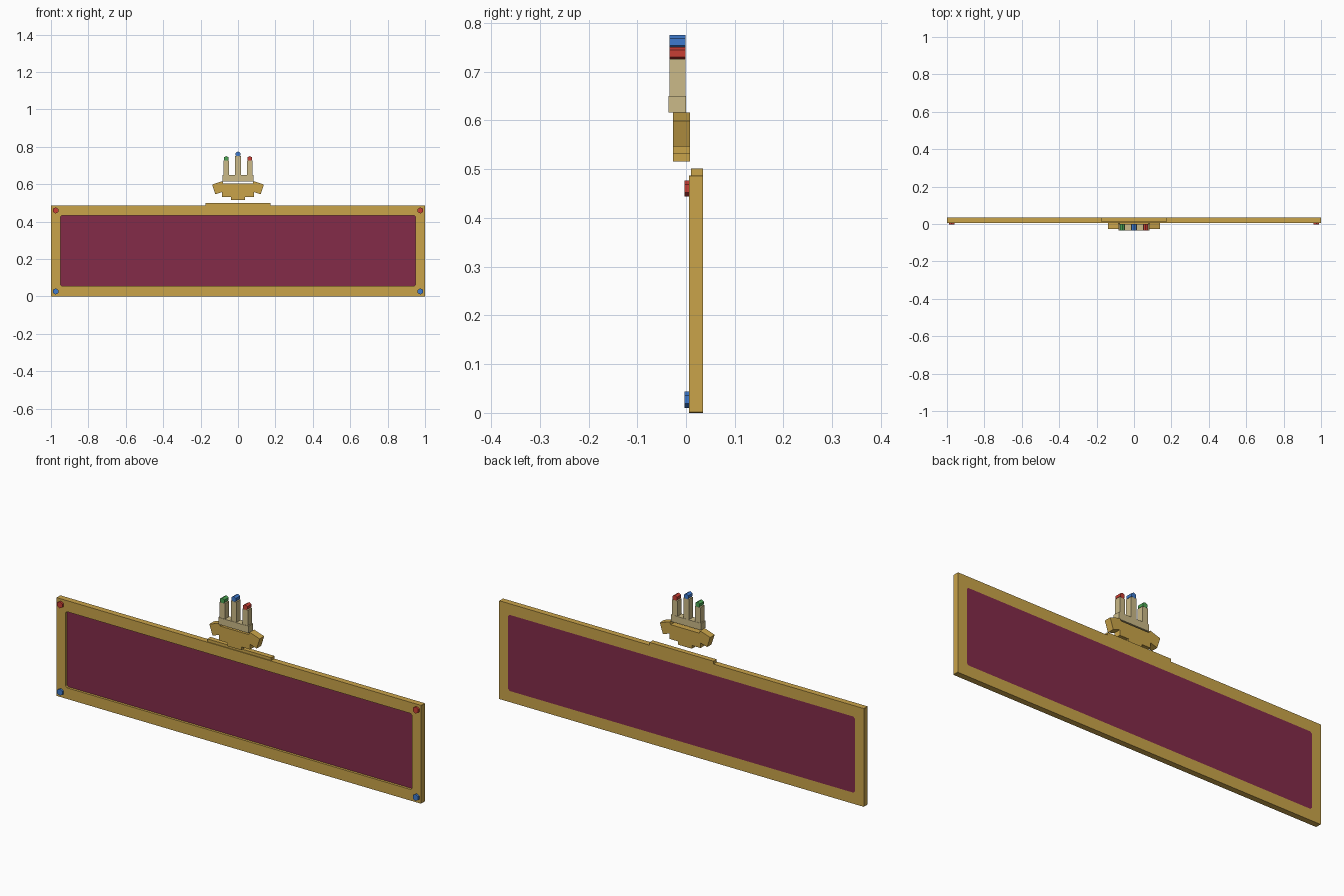
import bpy, bmesh, math
from mathutils import Matrix

if "Cube" in bpy.data.objects:
    bpy.data.objects.remove(bpy.data.objects["Cube"])


def mat(name, rgb):
    m = bpy.data.materials.new(name)
    lin = [((c / 255 + 0.055) / 1.055) ** 2.4 for c in rgb]
    m.diffuse_color = (*lin, 1)
    m.use_nodes = True
    m.node_tree.nodes["Principled BSDF"].inputs["Base Color"].default_value = m.diffuse_color
    return m


gold = mat("gold", (202, 164, 74))
maroon = mat("maroon", (131, 43, 73))
cream = mat("cream", (203, 186, 136))
red = mat("red", (200, 62, 52))
blue = mat("blue", (62, 122, 205))
green = mat("green", (76, 165, 84))


def finish(bm, name, m):
    bmesh.ops.recalc_face_normals(bm, faces=bm.faces)
    me = bpy.data.meshes.new(name)
    bm.to_mesh(me)
    bm.free()
    me.materials.append(m)
    ob = bpy.data.objects.new(name, me)
    bpy.context.collection.objects.link(ob)
    return ob


def box(name, m, x, y, z, tilt=0):
    """Box from (min, max) ranges, tilted about its own y axis."""
    bm = bmesh.new()
    size = [r[1] - r[0] for r in (x, y, z)]
    mid = [(r[0] + r[1]) / 2 for r in (x, y, z)]
    bmesh.ops.create_cube(bm, size=1, matrix=Matrix.Translation(mid)
                          @ Matrix.Rotation(tilt, 4, 'Y') @ Matrix.Diagonal((*size, 1)))
    return finish(bm, name, m)


def gem(name, m, x, z, r, y):
    """Six-sided stud facing front, with a point up."""
    bm = bmesh.new()
    bmesh.ops.create_cone(bm, cap_ends=True, segments=6, radius1=r, radius2=r, depth=y[1] - y[0],
                          matrix=Matrix.Translation((x, sum(y) / 2, z)) @ Matrix.Rotation(math.pi / 2, 4, 'X'))
    return finish(bm, name, m)


def outline(hx, z0, z1, c):
    """Rectangle with clipped corners in the xz plane."""
    return [(-hx + c, z0), (hx - c, z0), (hx, z0 + c), (hx, z1 - c),
            (hx - c, z1), (-hx + c, z1), (-hx, z1 - c), (-hx, z0 + c)]


# frame: ring between the outer edge and the clipped opening
Y0, Y1 = 0.006, 0.035
bm = bmesh.new()
rings = [[bm.verts.new((x, y, z)) for x, z in pts]
         for pts, y in ((outline(1, 0, 0.487, 0.0015), Y0), (outline(0.95, 0.055, 0.432, 0.008), Y0),
                        (outline(0.95, 0.055, 0.432, 0.008), Y1), (outline(1, 0, 0.487, 0.0015), Y1))]
for k in range(4):
    a, b = rings[k], rings[(k + 1) % 4]
    for i in range(8):
        j = (i + 1) % 8
        bm.faces.new((a[i], a[j], b[j], b[i]))
finish(bm, "frame", gold)

# recessed panel, flush at the back
bm = bmesh.new()
face = bm.faces.new([bm.verts.new((x, 0.018, z)) for x, z in outline(0.95, 0.055, 0.432, 0.008)])
ext = bmesh.ops.extrude_face_region(bm, geom=[face], use_keep_orig=True)
bmesh.ops.translate(bm, vec=(0, Y1 - 0.018, 0),
                    verts=[v for v in ext["geom"] if isinstance(v, bmesh.types.BMVert)])
finish(bm, "panel", maroon)

# raised strip on the top edge
box("top_strip", gold, (-0.175, 0.175), (0.01, 0.035), (0.485, 0.501))

# corner studs
for s in (-1, 1):
    gem("upper_stud", red, s * 0.975, 0.46, 0.0165, (-0.003, 0.008))
    gem("lower_stud", blue, s * 0.975, 0.027, 0.0165, (-0.003, 0.008))

# crest base: stepped middle with tilted wings
CY = (-0.027, 0.008)
box("crest_middle", gold, (-0.085, 0.085), CY, (0.532, 0.604))
box("crest_foot", gold, (-0.038, 0.038), CY, (0.516, 0.535))
for s in (-1, 1):
    wx = sorted((s * 0.073, s * 0.131))
    box("crest_wing", gold, wx, CY, (0.554, 0.609), -s * -math.radians(18))

# crown: bar, three posts and gem tips
box("crown_bar", cream, (-0.083, 0.083), (-0.036, 0.0), (0.616, 0.65))
PY = (-0.034, -0.001)
for x, top, m in ((-0.0625, 0.726, green), (0, 0.75, blue), (0.0625, 0.726, red)):
    box("crown_post", cream, (x - 0.015, x + 0.015), PY, (0.645, top))
    gem("crown_gem", m, x, top + 0.011, 0.014, PY)
